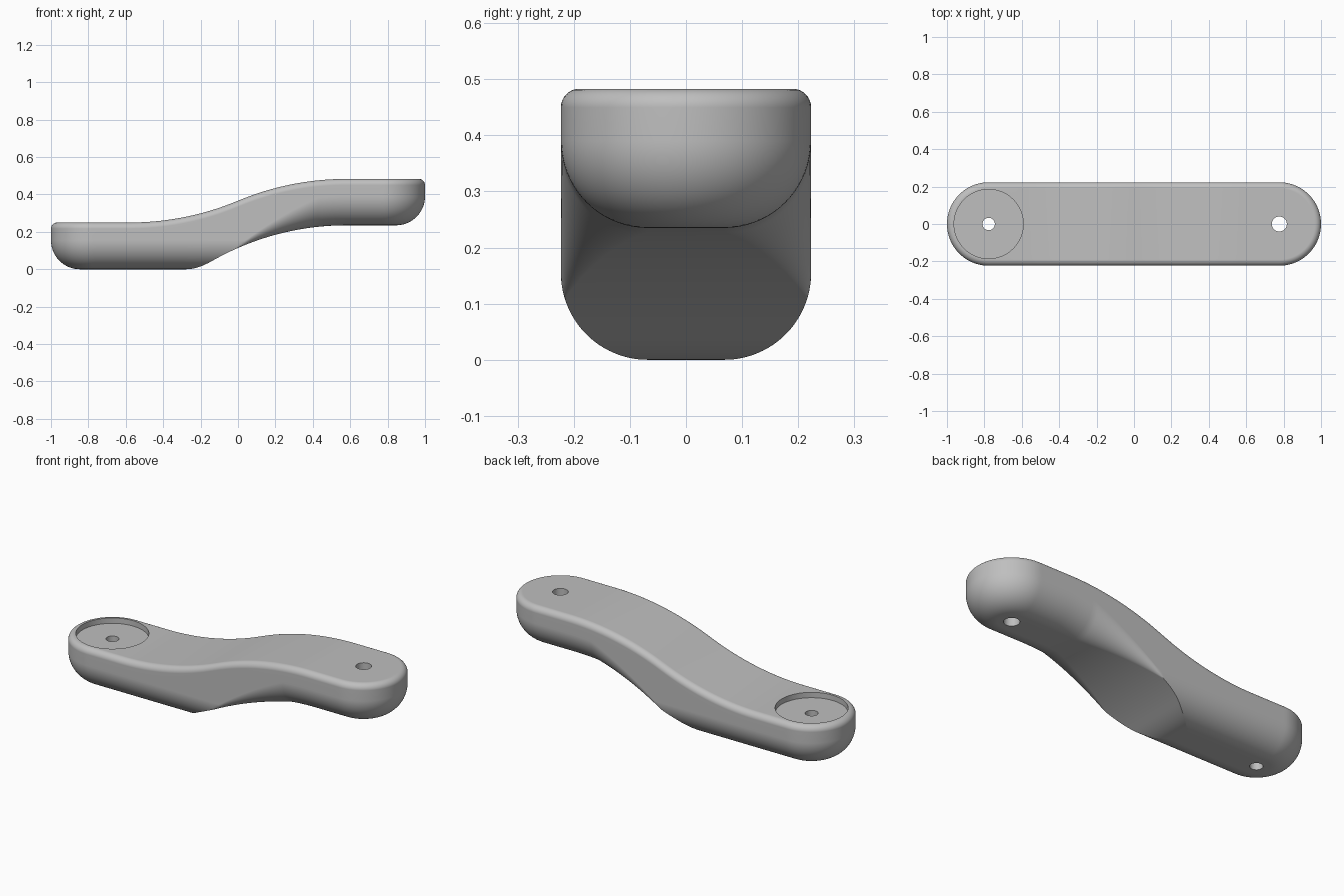
import bpy
import bmesh
from math import sin, cos, pi, sqrt, radians

cube = bpy.data.objects.get("Cube")
if cube:
    bpy.data.objects.remove(cube, do_unlink=True)

HALF_W = 0.223          # half width and end radius
END_X = 1 - HALF_W      # centre of each rounded end
LOW_R, TOP_R = 0.155, 0.033
LOW_TOP, HIGH_TOP, HIGH_BASE = 0.25, 0.483, 0.235
BEND = 0.58             # where the S-bend starts and ends


def arc_drop(dx, radius):
    return radius - sqrt(radius * radius - dx * dx)


def top_z(x):
    if x < 0:
        return LOW_TOP + arc_drop(max(0, x + BEND), 1.5)
    return HIGH_TOP - arc_drop(max(0, BEND - x), 1.5)


def base_z(x):
    # flat foot blended into the arched underside
    arch = HIGH_BASE - arc_drop(min(max(0, BEND - x), 1.2), 1.45)
    soft = 0.045
    if arch < -soft:
        return 0.0
    return arch if arch > soft else (arch + soft) ** 2 / (4 * soft)


def fillet(height, radius):
    # inward offset at a height above the start of a round edge
    if radius <= 0 or height >= radius:
        return 0.0
    return radius - sqrt(max(0, radius ** 2 - (radius - height) ** 2))


def column(x):
    # (z, inset) pairs from the underside to the top
    b, t = base_z(x), top_z(x)
    r = LOW_R * min(1, max(0, (x + 0.03) / 0.46))
    span = max(0.02, r, LOW_R - b)
    out = []
    for k in range(19):
        z = b + span * (1 - cos(k / 18 * pi / 2))
        out.append((z, max(fillet(z, LOW_R), fillet(z - b, r))))
    for k in range(9):
        a = k / 8 * pi / 2
        out.append((t - TOP_R + TOP_R * sin(a), TOP_R * (1 - cos(a))))
    return out


# half outline: position and outward normal
STEPS, RUN = 24, 90
half = []
for k in range(STEPS):
    a = pi - k / STEPS * pi / 2
    half.append((-END_X + HALF_W * cos(a), HALF_W * sin(a), cos(a), sin(a)))
for k in range(RUN + 1):
    half.append((-END_X + 2 * END_X * k / RUN, HALF_W, 0, 1))
for k in range(1, STEPS + 1):
    a = pi / 2 * (1 - k / STEPS)
    half.append((END_X + HALF_W * cos(a), HALF_W * sin(a), cos(a), sin(a)))
last = len(half) - 1
outline = half + [(x, -y, nx, -ny) for x, y, nx, ny in half[last - 1:0:-1]]
count = len(outline)

# body walls
bm = bmesh.new()
cols = []
for x, y, nx, ny in outline:
    cols.append([bm.verts.new((x - nx * i, y - ny * i, z)) for z, i in column(x)])
for i in range(count):
    a, b = cols[i], cols[(i + 1) % count]
    for j in range(len(a) - 1):
        bm.faces.new((a[j], a[j + 1], b[j + 1], b[j]))
# top and underside strips
for level in (0, -1):
    for i in range(last):
        loop = [cols[i][level], cols[i + 1][level],
                cols[(count - i - 1) % count][level], cols[(count - i) % count][level]]
        bm.faces.new(list(dict.fromkeys(loop)))
bmesh.ops.recalc_face_normals(bm, faces=bm.faces)
mesh = bpy.data.meshes.new("handle_body")
bm.to_mesh(mesh)
bm.free()
body = bpy.data.objects.new("handle_body", mesh)
bpy.context.collection.objects.link(body)

grey = bpy.data.materials.new("plain_grey")
grey.use_nodes = True
grey.diffuse_color = (0.52, 0.52, 0.52, 1)
grey.node_tree.nodes["Principled BSDF"].inputs["Base Color"].default_value = grey.diffuse_color
mesh.materials.append(grey)


def cut(name, x, radius, z_low, z_high):
    bpy.ops.mesh.primitive_cylinder_add(vertices=64, radius=radius, depth=z_high - z_low,
                                        location=(x, 0, (z_low + z_high) / 2))
    cutter = bpy.context.object
    cutter.name = name
    cutter.hide_render = True
    cutter.data.materials.append(grey)
    mod = body.modifiers.new(name, 'BOOLEAN')
    mod.operation, mod.solver, mod.object = 'DIFFERENCE', 'EXACT', cutter
    bpy.context.view_layer.objects.active = body
    bpy.ops.object.modifier_apply(modifier=name)
    bpy.data.objects.remove(cutter, do_unlink=True)


# round recess and the two through holes
cut("recess", -END_X, 0.185, LOW_TOP - 0.03, LOW_TOP + 0.1)
cut("low_hole", -END_X, 0.033, -0.1, 0.6)
cut("high_hole", END_X, 0.04, -0.1, 0.6)

bpy.ops.object.select_all(action='DESELECT')
body.select_set(True)
bpy.context.view_layer.objects.active = body
bpy.ops.object.shade_smooth_by_angle(angle=radians(30))
weighted = body.modifiers.new("weighted_normals", 'WEIGHTED_NORMAL')
weighted.keep_sharp = True
